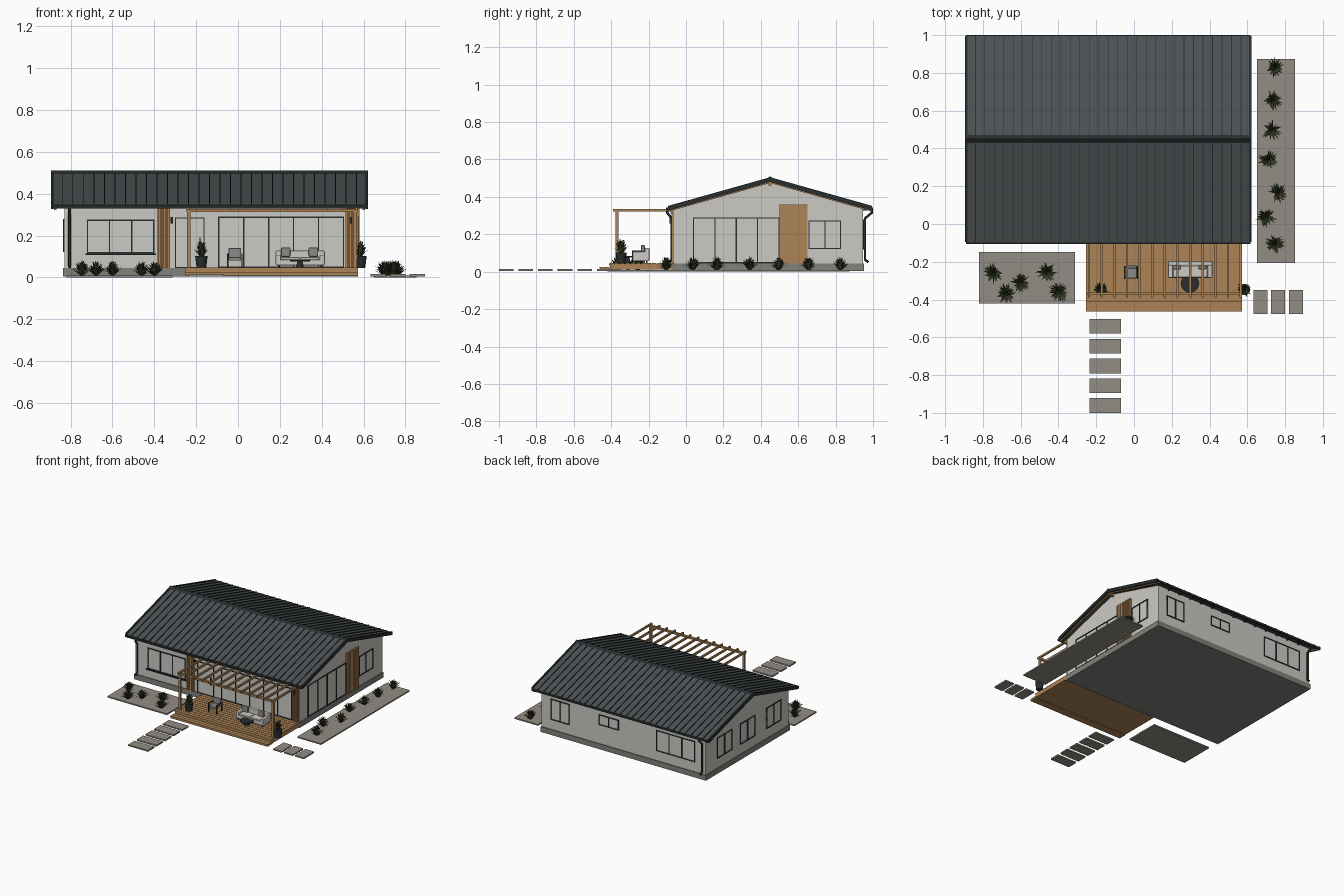
import bpy, bmesh, math, random
from mathutils import Vector

if "Cube" in bpy.data.objects:
    bpy.data.objects.remove(bpy.data.objects["Cube"])
random.seed(4)

def material(name, r, g, b):
    m = bpy.data.materials.new(name)
    m.diffuse_color = (r, g, b, 1)
    m.use_nodes = True
    m.node_tree.nodes["Principled BSDF"].inputs["Base Color"].default_value = m.diffuse_color
    return m

WALL = material("wall_render", 0.60, 0.59, 0.55)
GLASS = material("window_glass", 0.60, 0.60, 0.56)
ROOF = material("roof_metal", 0.072, 0.085, 0.088)
DARK = material("dark_trim", 0.022, 0.026, 0.028)
WOOD = material("timber", 0.42, 0.23, 0.095)
STONE = material("paving_stone", 0.29, 0.27, 0.235)
BASE = material("plinth_grey", 0.22, 0.22, 0.20)
LEAF = material("foliage", 0.045, 0.058, 0.022)
CREAM = material("sofa_fabric", 0.62, 0.60, 0.56)
GREY = material("cushion_grey", 0.26, 0.26, 0.25)

def finish(name, bm, mat):
    bmesh.ops.recalc_face_normals(bm, faces=bm.faces)
    me = bpy.data.meshes.new(name)
    bm.to_mesh(me)
    bm.free()
    me.materials.append(mat)
    ob = bpy.data.objects.new(name, me)
    bpy.context.collection.objects.link(ob)
    return ob

def boxes(name, mat, items, bevel=0):
    """Each item is x0, x1, y0, y1, z0, z1."""
    bm = bmesh.new()
    for x0, x1, y0, y1, z0, z1 in items:
        for v in bmesh.ops.create_cube(bm, size=1)["verts"]:
            v.co = ((x0 + x1) / 2 + v.co.x * (x1 - x0), (y0 + y1) / 2 + v.co.y * (y1 - y0),
                    (z0 + z1) / 2 + v.co.z * (z1 - z0))
    ob = finish(name, bm, mat)
    if bevel:
        b = ob.modifiers.new("soft", "BEVEL")
        b.width, b.segments = bevel, 2
    return ob

def prisms(name, mat, profile, spans):
    """Extrude a (y, z) profile along x over each span."""
    bm = bmesh.new()
    for x0, x1 in spans:
        f = bm.faces.new([bm.verts.new((x0, y, z)) for y, z in profile])
        ext = bmesh.ops.extrude_face_region(bm, geom=[f])["geom"]
        bmesh.ops.translate(bm, vec=(x1 - x0, 0, 0), verts=[e for e in ext if isinstance(e, bmesh.types.BMVert)])
    return finish(name, bm, mat)

def cylinder(name, mat, x, y, z0, z1, r0, r1, n=20):
    bm = bmesh.new()
    bmesh.ops.create_cone(bm, cap_ends=True, segments=n, radius1=r0, radius2=r1, depth=z1 - z0)
    bmesh.ops.translate(bm, vec=(x, y, (z0 + z1) / 2), verts=bm.verts)
    return finish(name, bm, mat)

def on_wall(side, u0, u1, d0, d1, z0, z1):
    """Box lying on a wall, d is the distance out from it."""
    if side == "front": return (u0, u1, YF - d1, YF - d0, z0, z1)
    if side == "back": return (u0, u1, YB + d0, YB + d1, z0, z1)
    if side == "right": return (XR + d0, XR + d1, u0, u1, z0, z1)
    return (XL - d1, XL - d0, u0, u1, z0, z1)

def window(name, side, u0, u1, z0, z1, panels, t=0.006):
    boxes(name + "_glass", GLASS, [on_wall(side, u0, u1, -0.002, 0.002, z0, z1)])
    bars = [on_wall(side, u0, u1, -0.002, 0.007, z, z + t) for z in (z0, z1 - t)]
    for i in range(panels + 1):
        u = u0 + (u1 - u0 - t) * i / panels
        bars.append(on_wall(side, u, u + t, -0.002, 0.007, z0, z1))
    boxes(name + "_frame", DARK, bars)

def slats(name, side, u0, u1, z0, z1, n):
    p = (u1 - u0) / n
    s = [on_wall(side, u0 + i * p, u0 + (i + 0.7) * p, 0, 0.012, z0, z1) for i in range(n)]
    boxes(name, WOOD, s + [on_wall(side, u0, u1, -0.002, 0.004, z0, z1)])

# house body
XL, XR, YF, YB, RY = -0.83, 0.568, -0.065, 0.945, 0.45
boxes("plinth", BASE, [(XL - 0.006, XR + 0.006, YF - 0.006, YB + 0.006, 0.004, 0.045)])
prisms("walls", WALL, [(YF, 0.04), (YB, 0.04), (YB, 0.338), (RY, 0.482), (YF, 0.338)], [(XL, XR)])

# roof with standing seams, ridge cap, verges and gutters
RX0, RX1, E0, E1, EZ, RZ = -0.89, 0.617, -0.095, 0.995, 0.345, 0.498
def roof_profile(lo, hi):
    return [(E0, EZ + lo), (E0, EZ + hi), (RY, RZ + hi), (E1, EZ + hi), (E1, EZ + lo), (RY, RZ + lo)]
prisms("roof", ROOF, roof_profile(-0.014, 0), [(RX0, RX1)])
N = 30
prisms("roof_seams", DARK, roof_profile(-0.002, 0.006),
       [(x - 0.002, x + 0.002) for x in (RX0 + (RX1 - RX0) * i / N for i in range(1, N))])
prisms("verge_trims", DARK, roof_profile(-0.018, 0.007), [(RX0 - 0.004, RX0 + 0.008), (RX1 - 0.008, RX1 + 0.004)])
prisms("verge_rafters", WOOD, roof_profile(-0.024, -0.013), [(RX0 + 0.01, RX0 + 0.022), (RX1 - 0.022, RX1 - 0.01)])
prisms("ridge_cap", DARK, [(RY - 0.022, 0.496), (RY, 0.510), (RY + 0.022, 0.496), (RY, 0.498)], [(RX0 - 0.004, RX1 + 0.004)])
boxes("ridge_beam", WOOD, [(RX0 + 0.012, RX1 - 0.012, RY - 0.008, RY + 0.008, 0.462, 0.484)])
boxes("gutters", DARK, [(RX0, RX1, y, y + 0.014, 0.328, 0.344) for y in (-0.107, 0.986)])
boxes("eave_brackets", DARK, [(x, x + 0.01, y, y + 0.03, 0.328, 0.338)
      for x in (XL + 0.1 * i for i in range(1, 14)) for y in (YF - 0.03, YB)])

# downpipes
for tag, wall, eave, s in (("front", YF, -0.1, -1), ("back", YB, 0.993, 1)):
    cu = bpy.data.curves.new(tag + "_downpipe", "CURVE")
    cu.dimensions, cu.bevel_depth, cu.bevel_resolution = "3D", 0.007, 2
    cu.use_fill_caps = True
    sp = cu.splines.new("POLY")
    pts = [(eave, 0.335), (eave, 0.315), (wall + s * 0.012, 0.285), (wall + s * 0.012, 0.065), (wall + s * 0.03, 0.05)]
    sp.points.add(len(pts) - 1)
    for p, (y, z) in zip(sp.points, pts):
        p.co = (-0.805, y, z, 1)
    cu.materials.append(DARK)
    bpy.context.collection.objects.link(bpy.data.objects.new(tag + "_downpipe", cu))

# windows, doors and timber cladding
window("front_bedroom_window", "front", -0.722, -0.40, 0.114, 0.276, 3)
boxes("front_sill", DARK, [on_wall("front", -0.73, -0.392, 0, 0.014, 0.108, 0.115)])
slats("entry_cladding", "front", -0.385, -0.325, 0.045, 0.335, 5)
window("front_door", "front", -0.30, -0.16, 0.045, 0.285, 1, 0.004)
boxes("door_handle", DARK, [on_wall("front", -0.185, -0.18, 0, 0.012, 0.13, 0.19)])
window("front_sliding_doors", "front", -0.095, 0.507, 0.045, 0.29, 5)
slats("corner_cladding", "front", 0.515, 0.565, 0.045, 0.335, 4)
window("right_sliding_doors", "right", 0.037, 0.50, 0.045, 0.29, 4)
slats("right_cladding", "right", 0.50, 0.65, 0.045, 0.36, 11)
window("right_window", "right", 0.655, 0.83, 0.122, 0.275, 2)
window("back_window_narrow", "back", 0.33, 0.49, 0.12, 0.28, 2)
window("back_window_small", "back", -0.09, 0.08, 0.19, 0.27, 2)
window("back_window_wide", "back", -0.74, -0.41, 0.12, 0.28, 3)
for i, u in enumerate((0.03, 0.35, 0.63)):
    window("left_window_%d" % i, "left", u, u + 0.18, 0.12, 0.28, 2)
boxes("wall_lamps", DARK, [on_wall("front", x, x + 0.012, 0, 0.022, 0.258, 0.288) for x in (-0.322, 0.533)])

# deck and step
DX0, DX1 = -0.254, 0.573
boxes("deck_frame", WOOD, [(DX0, DX1, -0.405, YF, 0.012, 0.04), (DX0, DX1, -0.46, -0.40, 0.008, 0.018)])
boxes("deck_boards", WOOD, [(DX0, DX1, y, y + 0.025, 0.038, 0.046) for y in (-0.41 + 0.0285 * i for i in range(12))]
      + [(DX0, DX1, y, y + 0.026, 0.017, 0.025) for y in (-0.462, -0.434)])

# pergola
boxes("pergola_posts", WOOD, [(x, x + 0.017, -0.378, -0.361, 0.045, 0.32) for x in (-0.244, 0.552)])
boxes("pergola_beams", WOOD, [(-0.246, 0.571, -0.377, -0.362, 0.312, 0.327), (-0.246, 0.571, -0.082, -0.067, 0.312, 0.327)])
boxes("pergola_rafters", WOOD, [(x, x + 0.012, -0.39, YF, 0.321, 0.335) for x in (-0.244 + 0.0669 * i for i in range(13))])

# garden beds and stepping stones
boxes("garden_beds", STONE, [(-0.82, -0.312, -0.42, -0.148, 0, 0.01), (0.65, 0.852, -0.206, 0.873, 0, 0.01)])
boxes("front_stones", STONE, [(-0.236, -0.068, y - 0.078, y, 0.004, 0.015) for y in (-0.503 - 0.1048 * i for i in range(5))])
boxes("side_stones", STONE, [(x, x + 0.074, -0.476, -0.35, 0.004, 0.015) for x in (0.633, 0.7265, 0.82)])

# plants made of tapered arching blades
def plant(name, x, y, z, r, h, n=85):
    bm = bmesh.new()
    for i in range(n):
        a = random.uniform(0, math.tau)
        k = random.uniform(0.1, 1)
        out = Vector((math.cos(a), math.sin(a), 0))
        side = Vector((-out.y, out.x, 0)) * 0.0038
        base = Vector((x, y, z)) + out * 0.008 * k
        tip_h = h * (1 - 0.65 * k * k) * random.uniform(0.75, 1)
        mid = base + out * r * k * 0.5 + Vector((0, 0, tip_h * 0.72))
        tip = base + out * r * k * random.uniform(0.8, 1) + Vector((0, 0, tip_h))
        v = [bm.verts.new(p) for p in (base - side, base + side, mid + side, mid - side, tip)]
        bm.faces.new(v[:4])
        bm.faces.new((v[3], v[2], v[4]))
    finish(name, bm, LEAF)

spots = [(-0.746, -0.26), (-0.677, -0.37), (-0.60, -0.31), (-0.46, -0.255), (-0.397, -0.36),
         (0.746, 0.825), (0.735, 0.656), (0.73, 0.497), (0.709, 0.34), (0.762, 0.164), (0.698, 0.037), (0.746, -0.106)]
for i, (x, y) in enumerate(spots):
    plant("shrub_%d" % i, x, y, 0.01, 0.058, 0.075)
for i, x in enumerate((-0.175, 0.585)):
    cylinder("planter_%d" % i, DARK, x, -0.347, 0.045, 0.103, 0.023, 0.03)
    plant("planter_grass_%d" % i, x, -0.347, 0.1, 0.042, 0.082, 60)

# sofa
boxes("sofa", CREAM, [(0.18, 0.415, -0.285, -0.2, 0.057, 0.085), (0.18, 0.415, -0.22, -0.196, 0.06, 0.128),
      (0.18, 0.205, -0.285, -0.2, 0.06, 0.108), (0.39, 0.415, -0.285, -0.2, 0.06, 0.108),
      (0.207, 0.296, -0.283, -0.222, 0.085, 0.097), (0.299, 0.388, -0.283, -0.222, 0.085, 0.097)], 0.005)
boxes("sofa_feet", DARK, [(x, x + 0.01, y, y + 0.01, 0.045, 0.06) for x in (0.19, 0.395) for y in (-0.28, -0.215)])
boxes("sofa_cushions", GREY, [(x, x + 0.045, -0.24, -0.22, 0.098, 0.143) for x in (0.205, 0.338)], 0.006)

# armchair
boxes("armchair", GREY, [(-0.045, 0.015, -0.288, -0.225, 0.08, 0.097), (-0.045, 0.015, -0.235, -0.22, 0.08, 0.14)], 0.004)
boxes("armchair_frame", DARK, [(x, x + 0.006, y, y + 0.006, 0.045, 0.112) for x in (-0.052, 0.016) for y in (-0.29, -0.228)]
      + [(x, x + 0.006, -0.29, -0.222, 0.108, 0.114) for x in (-0.052, 0.016)])

# round coffee table
cylinder("table_top", DARK, 0.296, -0.315, 0.075, 0.083, 0.048, 0.048, 28)
cylinder("table_stem", DARK, 0.296, -0.315, 0.046, 0.076, 0.02, 0.012, 16)
